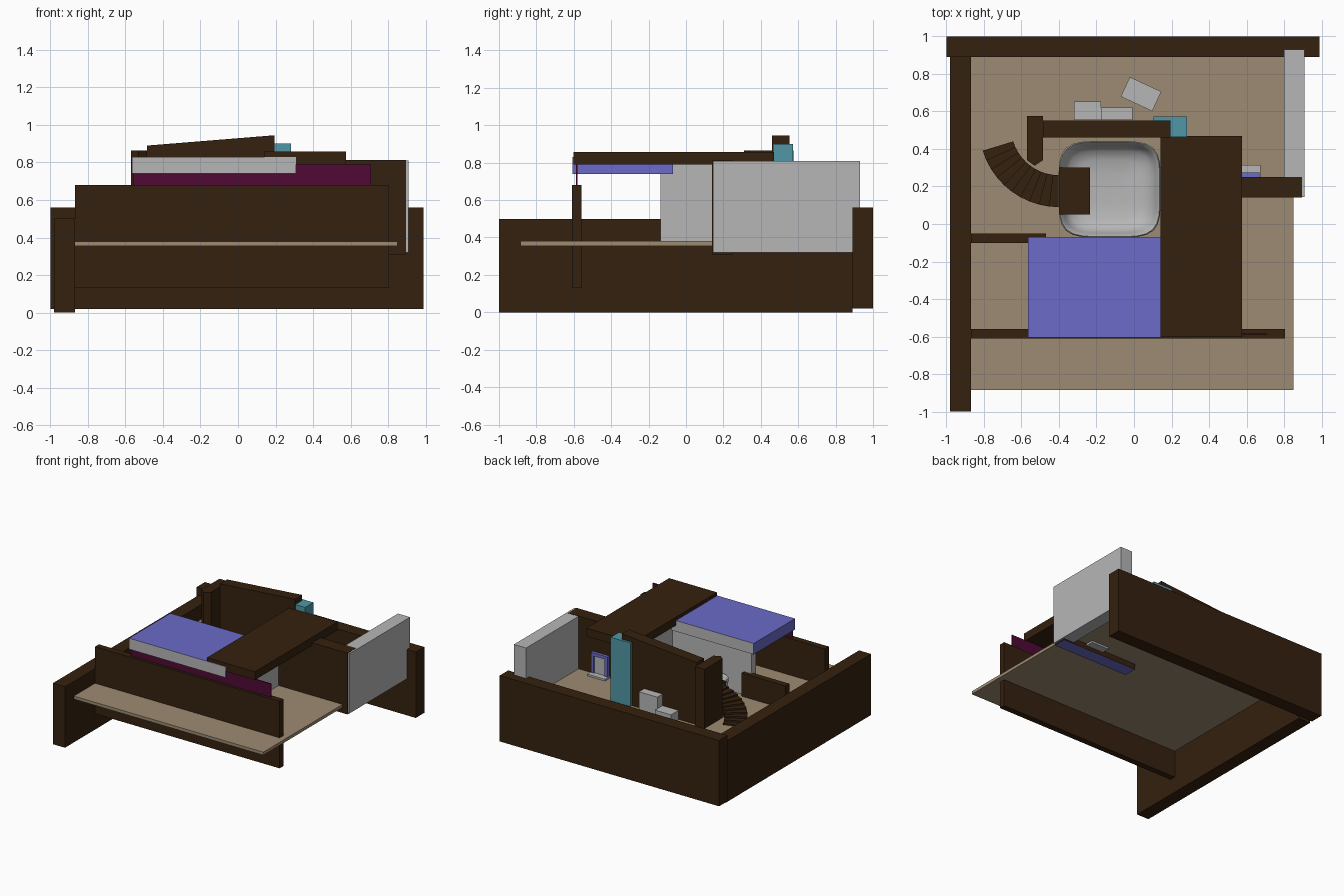
import bpy, bmesh, math
from mathutils import Matrix

cube = bpy.data.objects.get("Cube")
if cube:
    bpy.data.objects.remove(cube, do_unlink=True)


def material(name, rgb):
    m = bpy.data.materials.new(name)
    m.use_nodes = True
    m.diffuse_color = (*rgb, 1)
    m.node_tree.nodes["Principled BSDF"].inputs["Base Color"].default_value = (*rgb, 1)
    return m


BROWN = material("dark_brown", (0.035, 0.015, 0.0045))
TAN = material("tan", (0.335, 0.26, 0.17))
GREY = material("light_grey", (0.47, 0.47, 0.47))
BLUE = material("violet_blue", (0.145, 0.145, 0.58))
TEAL = material("teal", (0.08, 0.31, 0.38))
MAGENTA = material("deep_magenta", (0.08, 0.003, 0.035))


def finish(name, bm, *mats):
    bmesh.ops.recalc_face_normals(bm, faces=bm.faces)
    me = bpy.data.meshes.new(name)
    bm.to_mesh(me)
    bm.free()
    for m in mats:
        me.materials.append(m)
    ob = bpy.data.objects.new(name, me)
    bpy.context.collection.objects.link(ob)
    return ob


def box(name, x, y, z, *mats, turn=0.0):
    """Box from (low, high) pairs, optionally turned about z."""
    bm = bmesh.new()
    bmesh.ops.create_cube(bm, size=1)
    mid = [(a + b) / 2 for a, b in (x, y, z)]
    size = [b - a for a, b in (x, y, z)]
    bm.transform(Matrix.Translation(mid) @ Matrix.Rotation(turn, 4, "Z")
                 @ Matrix.Diagonal((*size, 1)))
    return finish(name, bm, *mats)


def prism(name, outline, depth, mat):
    """Extrude a closed outline along the depth vector."""
    bm = bmesh.new()
    face = bm.faces.new([bm.verts.new(p) for p in outline])
    ext = bmesh.ops.extrude_face_region(bm, geom=[face])
    verts = [v for v in ext["geom"] if isinstance(v, bmesh.types.BMVert)]
    bmesh.ops.translate(bm, verts=verts, vec=depth)
    return finish(name, bm, mat)


# Floor and surrounding walls
FLOOR = 0.38
box("floor", (-0.88, 0.85), (-0.885, 0.9), (0.355, FLOOR), TAN)
box("back_wall", (-1, 0.99), (0.89, 1), (0.02, 0.56), BROWN)
box("side_wall", (-0.98, -0.87), (-1, 0.89), (0, 0.5), BROWN)
box("front_wall", (-0.87, 0.805), (-0.61, -0.56), (0.13, 0.68), BROWN)
box("front_panel", (-0.56, 0.71), (-0.589, -0.581), (0.6, 0.79), MAGENTA)
box("left_wall", (0.8, 0.91), (0.145, 0.93), (0.32, 0.81), GREY)

# Partitions; the long one has a blue underside
partition = box("left_partition", (0.2, 0.895), (0.14, 0.25), (0.31, 0.812), BROWN, BLUE)
for p in partition.data.polygons:
    p.material_index = int(p.normal.z < -0.5)
box("right_partition", (-0.87, -0.47), (-0.1, -0.05), (FLOOR, 0.57), BROWN)
box("inner_front_wall", (-0.54, 0.27), (-0.135, -0.08), (FLOOR, 0.745), GREY)
box("inner_side_wall", (0.18, 0.27), (-0.135, 0.46), (FLOOR, 0.79), GREY)

# Roofs: the blue slab has grey front and back faces
slab = box("blue_roof", (-0.565, 0.31), (-0.606, -0.07), (0.74, 0.83), BLUE, GREY)
for p in slab.data.polygons:
    p.material_index = int(abs(p.normal.y) > 0.5)
box("brown_roof", (0.14, 0.575), (-0.602, 0.47), (0.79, 0.858), BROWN)

# Sloping rear partition with its pointed end post, and the pillar
prism("sloping_wall",
      [(-0.485, 0.46, FLOOR), (0.195, 0.46, FLOOR), (0.195, 0.46, 0.945), (-0.485, 0.46, 0.89)],
      (0, 0.093, 0), BROWN)
prism("pointed_post",
      [(-0.57, 0.575, FLOOR), (-0.57, 0.34, FLOOR), (-0.53, 0.31, FLOOR),
       (-0.485, 0.34, FLOOR), (-0.485, 0.575, FLOOR)],
      (0, 0, 0.485), BROWN)
box("pillar", (0.105, 0.283), (0.465, 0.572), (FLOOR, 0.9), TEAL)

# Curved staircase climbing to a landing
STEPS, CX, CY = 10, -0.4, 0.515
for i in range(STEPS):
    a0 = math.radians(197 + 73 * i / STEPS)
    a1 = math.radians(197 + 73 * (i + 1) / STEPS)
    ring = [(0.255, a0), (0.425, a0), (0.425, a1), (0.255, a1)]
    prism(f"stair_{i + 1}",
          [(CX + r * math.cos(a), CY + r * math.sin(a), FLOOR) for r, a in ring],
          (0, 0, 0.013 * (i + 1)), BROWN)
box("landing", (-0.4, -0.235), (0.05, 0.3), (FLOOR, 0.525), BROWN)


# Rounded square tub: outer skin, rim, then inner skin
def tub():
    bm = bmesh.new()
    n, rings = 48, []
    for scale, z in [(0.78, FLOOR), (0.9, 0.41), (0.97, 0.46), (1, 0.51), (0.98, 0.518),
                     (0.95, 0.51), (0.9, 0.46), (0.8, 0.42), (0.6, 0.4), (0.3, 0.393)]:
        ring = []
        for k in range(n):
            a = 2 * math.pi * k / n
            c, s = math.cos(a), math.sin(a)
            r = scale / (abs(c) ** 4.5 + abs(s) ** 4.5) ** (1 / 4.5)
            ring.append(bm.verts.new((-0.13 + 0.272 * r * c, 0.185 + 0.257 * r * s, z)))
        rings.append(ring)
    for low, high in zip(rings, rings[1:]):
        for k in range(n):
            j = (k + 1) % n
            bm.faces.new((low[k], low[j], high[j], high[k]))
    bm.faces.new(rings[0][::-1])
    bm.faces.new(rings[-1])
    ob = finish("tub", bm, GREY)
    bpy.context.view_layer.objects.active = ob
    ob.select_set(True)
    bpy.ops.object.shade_smooth_by_angle(angle=math.radians(40))
    ob.select_set(False)


tub()

# Loose blocks behind the rear partition
box("low_block", (-0.32, -0.175), (0.555, 0.652), (FLOOR, 0.455), GREY)
box("tall_block", (-0.175, -0.008), (0.555, 0.622), (FLOOR, 0.55), GREY)
box("turned_block", (-0.055, 0.13), (0.635, 0.75), (FLOOR, 0.4), GREY, turn=math.radians(-25))

# Framed fixture on the partition
box("fixture_base", (0.515, 0.675), (0.25, 0.315), (0.34, 0.395), GREY)
box("fixture_panel", (0.54, 0.65), (0.25, 0.265), (0.395, 0.54), GREY)
for side, x in (("right", 0.52), ("left", 0.645)):
    box(f"fixture_post_{side}", (x, x + 0.025), (0.25, 0.275), (0.395, 0.56), BLUE)
box("fixture_top", (0.52, 0.67), (0.25, 0.275), (0.535, 0.56), BLUE)
